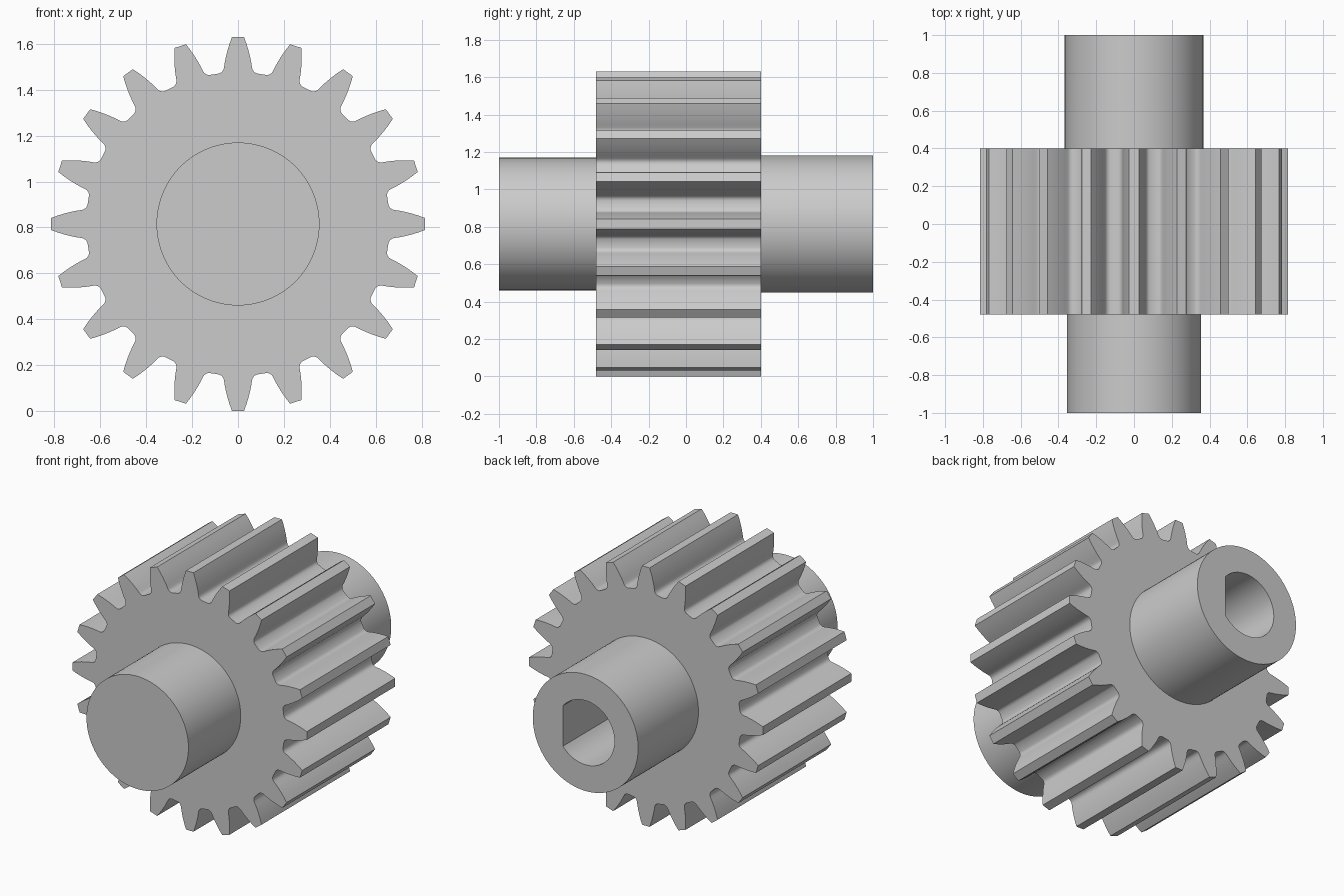
import bpy, bmesh, math
from mathutils import Vector, Matrix

if "Cube" in bpy.data.objects:
    bpy.data.objects.remove(bpy.data.objects["Cube"], do_unlink=True)

AXIS_Z = 0.815
TEETH = 20

steel = bpy.data.materials.new("light_grey_metal")
steel.use_nodes = True
grey = (0.6, 0.6, 0.6, 1)
steel.diffuse_color = grey
steel.node_tree.nodes["Principled BSDF"].inputs["Base Color"].default_value = grey


def prism(name, outline, y0, y1):
    """Extrude an (x, z) outline about the shaft axis from y0 to y1."""
    bm = bmesh.new()
    face = bm.faces.new([bm.verts.new((x, y0, z + AXIS_Z)) for x, z in outline])
    out = bmesh.ops.extrude_face_region(bm, geom=[face])
    moved = [g for g in out["geom"] if isinstance(g, bmesh.types.BMVert)]
    bmesh.ops.translate(bm, verts=moved, vec=(0, y1 - y0, 0))
    bmesh.ops.recalc_face_normals(bm, faces=bm.faces)
    mesh = bpy.data.meshes.new(name)
    bm.to_mesh(mesh)
    bm.free()
    mesh.materials.append(steel)
    obj = bpy.data.objects.new(name, mesh)
    bpy.context.collection.objects.link(obj)
    return obj


def arc(radius, start, end, steps):
    return [(radius * math.cos(start + (end - start) * i / steps),
             radius * math.sin(start + (end - start) * i / steps))
            for i in range(steps + 1)]


def activate(obj):
    bpy.ops.object.select_all(action="DESELECT")
    obj.select_set(True)
    bpy.context.view_layer.objects.active = obj


# Tooth flank from tip to root fillet: (half width, height)
flank = [(0.026, 0.815), (0.037, 0.785), (0.046, 0.755), (0.053, 0.727),
         (0.058, 0.702), (0.061, 0.682), (0.064, 0.671), (0.071, 0.662),
         (0.081, 0.656)]
tooth = [(-x, z) for x, z in reversed(flank)] + flank
gear_outline = []
for i in range(TEETH):
    turn = Matrix.Rotation(-math.tau * i / TEETH, 2)
    gear_outline += [tuple(turn @ Vector(p)) for p in tooth]

# Gear body and the two hubs
gear = prism("gear_body", gear_outline, -0.48, 0.40)
front_hub = prism("front_hub", arc(0.355, 0, math.tau, 96)[:-1], -1.0, -0.46)
rear_hub = prism("rear_hub", arc(0.367, 0, math.tau, 96)[:-1], 0.38, 1.0)

# D-shaped blind bore, open at the back with its flat on the left
half = math.acos(0.157 / 0.202)
bore = prism("bore_cutter", arc(0.202, half, math.tau - half, 56), -0.1, 1.1)
bore.hide_render = True
for obj in (gear, rear_hub):
    cut = obj.modifiers.new("bore", "BOOLEAN")
    cut.operation = "DIFFERENCE"
    cut.solver = "EXACT"
    cut.object = bore
    activate(obj)
    bpy.ops.object.modifier_apply(modifier=cut.name)
bpy.data.objects.remove(bore, do_unlink=True)

# Smooth curved walls, crisp rims
for obj in (gear, front_hub, rear_hub):
    activate(obj)
    bpy.ops.object.shade_smooth_by_angle(angle=math.radians(30))
